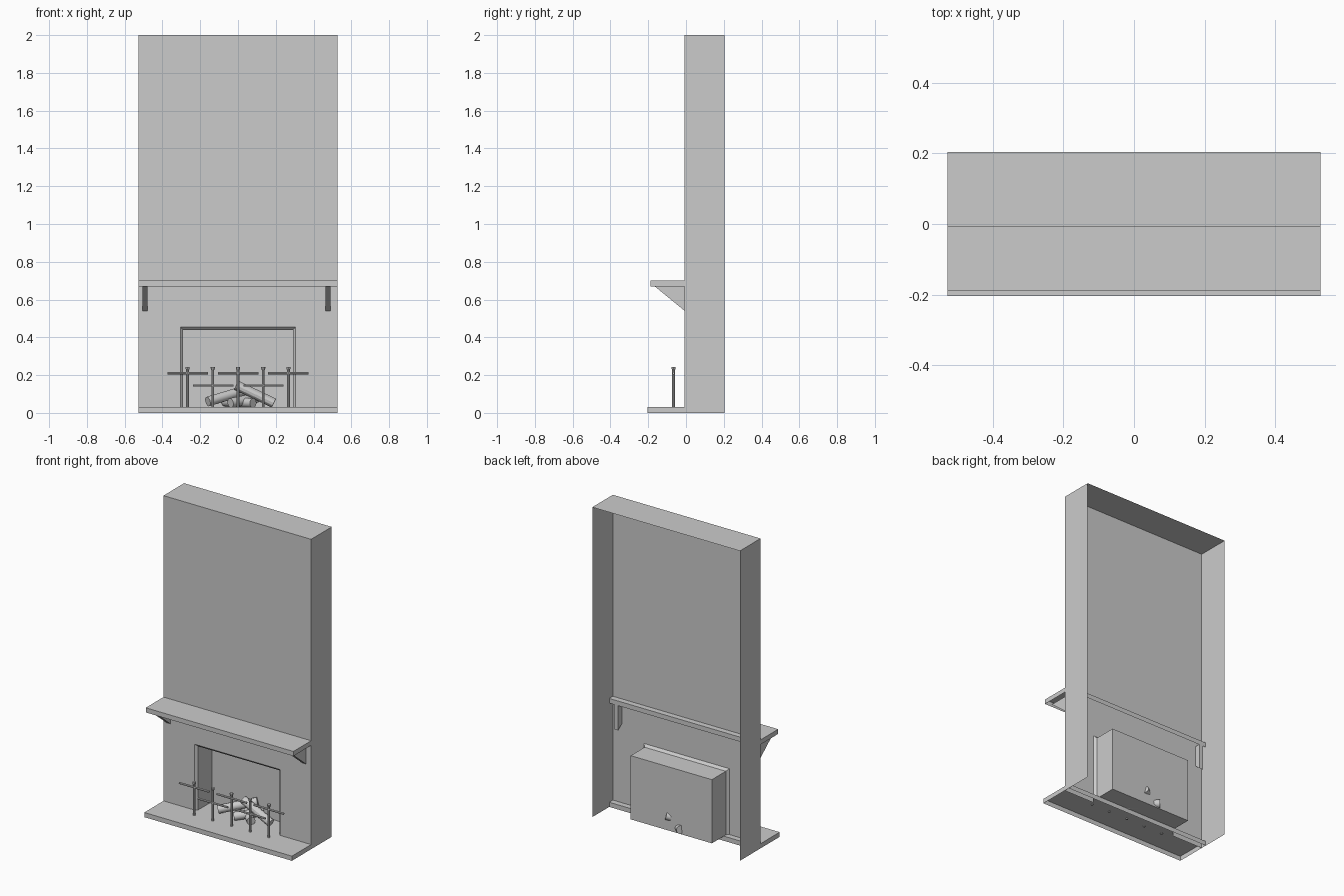
import bpy, bmesh
from mathutils import Vector

if "Cube" in bpy.data.objects:
    bpy.data.objects.remove(bpy.data.objects["Cube"])

def make(name, polys):
    """Mesh object from a list of polygons given as corner lists."""
    bm = bmesh.new()
    for p in polys:
        bm.faces.new([bm.verts.new(c) for c in p])
    bmesh.ops.remove_doubles(bm, verts=bm.verts, dist=1e-5)
    bmesh.ops.recalc_face_normals(bm, faces=bm.faces)
    me = bpy.data.meshes.new(name)
    bm.to_mesh(me)
    bm.free()
    ob = bpy.data.objects.new(name, me)
    bpy.context.collection.objects.link(ob)
    return ob

def slab(name, hx, y0, y1, z0, z1):
    """Hollow slab, open underneath."""
    lo = [(-hx, y0, z0), (hx, y0, z0), (hx, y1, z0), (-hx, y1, z0)]
    hi = [(x, y, z1) for x, y, _ in lo]
    return make(name, [hi] + [[lo[i], lo[(i + 1) % 4], hi[(i + 1) % 4], hi[i]] for i in range(4)])

def rod(name, a, b, r, sides=8, r2=None):
    """Round bar or cone between two points."""
    a, b = Vector(a), Vector(b)
    d = b - a
    bpy.ops.mesh.primitive_cone_add(vertices=sides, radius1=r, radius2=r if r2 is None else r2,
                                    depth=d.length, location=(a + b) / 2)
    ob = bpy.context.object
    ob.rotation_euler = d.to_track_quat('Z', 'Y').to_euler()
    ob.name = name
    bpy.ops.object.shade_smooth_by_angle()
    return ob

W, F, B, H = 0.527, -0.007, 0.203, 2.0     # chimney half width, front, back, height
OX, OZ = 0.305, 0.455                      # opening
IX, IZ, IY, BY = 0.29, 0.44, 0.008, 0.15   # firebox inside the bevelled edge
FZ = 0.029                                 # firebox floor

# chimney breast: shell open at back and bottom, with an opening in front
def front(x0, x1, z0, z1):
    return [(x0, F, z0), (x1, F, z0), (x1, F, z1), (x0, F, z1)]
make("chimney_breast", [
    front(-W, -OX, 0, OZ), front(OX, W, 0, OZ),
    front(-W, -OX, OZ, H), front(-OX, OX, OZ, H), front(OX, W, OZ, H),
    [(-W, F, H), (-OX, F, H), (OX, F, H), (W, F, H), (W, B, H), (-W, B, H)],
    [(-W, F, 0), (-W, F, OZ), (-W, F, H), (-W, B, H), (-W, B, 0)],
    [(W, F, 0), (W, F, OZ), (W, F, H), (W, B, H), (W, B, 0)],
])

# firebox: bevelled rim, straight box, back and floor
def arch(x, y, z):
    return [(-x, y, FZ), (-x, y, z), (x, y, z), (x, y, FZ)]
rings = [arch(OX, F, OZ), arch(IX, IY, IZ), arch(IX, BY, IZ)]
polys = [rings[2]]
for p, q in zip(rings, rings[1:]):
    polys += [[p[i], p[(i + 1) % 4], q[(i + 1) % 4], q[i]] for i in range(4)]
make("firebox", polys)

# hearth and mantel shelf, both running a little into the wall
slab("hearth", W, -0.203, 0.03, 0, 0.03)
slab("mantel_shelf", W, -0.188, 0.03, 0.67, 0.70)

# shelf brackets
profile = [(-0.168, 0.672), (0.03, 0.672), (0.03, 0.51)]
for x0 in (-0.505, 0.463):
    a = [(x0, y, z) for y, z in profile]
    b = [(x0 + 0.027, y, z) for y, z in profile]
    make("shelf_bracket", [a, b] + [[a[i], a[(i + 1) % 3], b[(i + 1) % 3], b[i]] for i in range(3)])

# fire guard: posts with flared caps, and two rows of bars
GY = -0.066
for i in range(-2, 3):
    x = i * 0.1335
    rod("guard_post", (x, GY, 0.025), (x, GY, 0.225), 0.0075)
    rod("post_cap", (x, GY, 0.222), (x, GY, 0.236), 0.0065, 8, 0.011)
    rod("post_cap_top", (x, GY, 0.236), (x, GY, 0.244), 0.011)
for xc, z in ((-0.266, 0.21), (0.002, 0.21), (0.266, 0.21), (-0.132, 0.145), (0.135, 0.145)):
    rod("guard_bar", (xc - 0.107, GY, z), (xc + 0.107, GY, z), 0.0065)

# logs
for a, b in (((-0.16, 0.03, 0.06), (0.04, 0.145, 0.12)),
             ((0.19, 0.065, 0.052), (-0.01, 0.07, 0.147)),
             ((0.08, 0.02, 0.052), (-0.07, 0.155, 0.06)),
             ((-0.04, 0.015, 0.052), (0.1, 0.12, 0.08))):
    rod("log", a, b, 0.026, 12)
